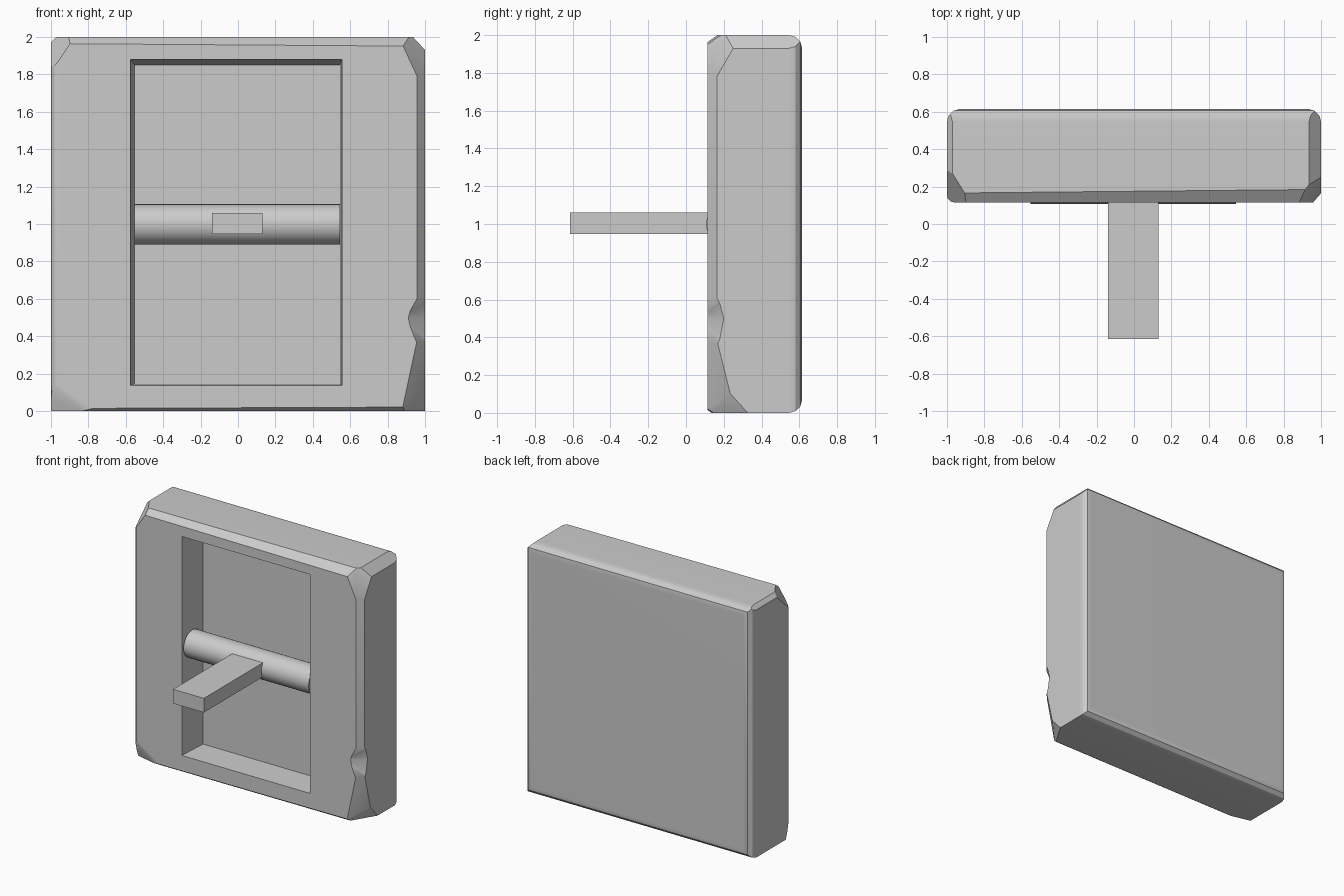
import bpy, bmesh, math
from mathutils import Vector, Matrix

if "Cube" in bpy.data.objects:
    bpy.data.objects.remove(bpy.data.objects["Cube"], do_unlink=True)

grey = bpy.data.materials.new("plain_grey")
grey.use_nodes = True
COLOUR = (0.6, 0.6, 0.6, 1)
grey.diffuse_color = COLOUR
grey.node_tree.nodes["Principled BSDF"].inputs["Base Color"].default_value = COLOUR


def to_object(bm, name):
    bmesh.ops.recalc_face_normals(bm, faces=bm.faces[:])
    mesh = bpy.data.meshes.new(name)
    bm.to_mesh(mesh)
    bm.free()
    mesh.materials.append(grey)
    ob = bpy.data.objects.new(name, mesh)
    bpy.context.collection.objects.link(ob)
    return ob


def box(x0, x1, y0, y1, z0, z1):
    bm = bmesh.new()
    size = Matrix.Diagonal((x1 - x0, y1 - y0, z1 - z0, 1))
    mid = Matrix.Translation(((x0 + x1) / 2, (y0 + y1) / 2, (z0 + z1) / 2))
    bmesh.ops.create_cube(bm, size=1, matrix=mid @ size)
    return bm


def hull(points, name):
    bm = bmesh.new()
    for p in points:
        bm.verts.new(p)
    bmesh.ops.convex_hull(bm, input=bm.verts[:])
    return to_object(bm, name)


def smooth(ob):
    bpy.ops.object.select_all(action='DESELECT')
    ob.select_set(True)
    bpy.context.view_layer.objects.active = ob
    bpy.ops.object.shade_smooth_by_angle(angle=math.radians(28))


CENTRE = Vector((0, 0.365, 1))
FRONT, BACK = 0.115, 0.615


def chip(bm, a, b, c):
    """Slice away everything outside the plane through three points."""
    a, b, c = Vector(a), Vector(b), Vector(c)
    n = (b - a).cross(c - a).normalized()
    if n.dot(CENTRE - a) > 0:
        n = -n
    cut = bmesh.ops.bisect_plane(bm, geom=bm.verts[:] + bm.edges[:] + bm.faces[:],
                                 plane_co=a, plane_no=n, clear_outer=True)
    rim = [e for e in cut["geom_cut"] if isinstance(e, bmesh.types.BMEdge)]
    bmesh.ops.holes_fill(bm, edges=rim, sides=0)


def round_edges(bm, test, width):
    edges = [e for e in bm.edges if all(test(v.co) for v in e.verts)]
    bmesh.ops.bevel(bm, geom=edges, offset=width, offset_type='OFFSET',
                    segments=3, profile=0.5, affect='EDGES')


# Worn block with rounded back edges
bm = box(-1, 1, FRONT, BACK, 0, 2)
round_edges(bm, lambda p: p.y > BACK - 0.01, 0.07)
round_edges(bm, lambda p: p.y < FRONT + 0.01 and p.x < -0.99, 0.04)

# Chamfered edges: top right, top left, front top, front bottom, front side
chip(bm, (0.935, 0, 2), (1, 0, 1.93), (0.935, 1, 2))
chip(bm, (-0.97, 0, 2), (-1, 0, 1.97), (-0.97, 1, 2))
chip(bm, (0, FRONT, 1.957), (0, 0.175, 2), (1, FRONT, 1.95))
chip(bm, (0, FRONT, 0.018), (0, 0.14, 0), (1, FRONT, 0.022))
chip(bm, (0.957, FRONT, 0), (1, 0.165, 0), (0.957, FRONT, 1))

# Chipped corners
chip(bm, (0.957, FRONT, 1.79), (0.88, FRONT, 1.955), (1, 0.25, 1.93))
chip(bm, (0.955, FRONT, 0.37), (1, 0.17, 0.36), (0.88, FRONT, 0.02))
chip(bm, (1, 0.2, 0.14), (1, 0.3, 0.03), (0.88, 0.13, 0))
chip(bm, (-0.9, FRONT, 0.1), (-0.78, FRONT, 0.02), (-1, 0.16, 0.04))
chip(bm, (-0.96, FRONT, 1.87), (-0.9, FRONT, 1.96), (-0.97, 0.27, 2))
block = to_object(bm, "block")

# Tapered recess and edge notch cutters
recess = hull([(x, y, z) for y, xs, zs in
               ((0.0, (-0.586, 0.56), (0.135, 1.895)), (0.35, (-0.553, 0.545), (0.145, 1.85)))
               for x in xs for z in zs], "recess_cutter")
notch_points = [(0.86, 0.068, 0.5), (1.05, 0.247, 0.5)]
for z in (0.61, 0.35):
    notch_points += [(0.918, 0.065, z), (1.047, 0.215, z), (1.1, 0, z)]
notch = hull(notch_points, "notch_cutter")

for cutter in (recess, notch):
    cutter.hide_render = True
    mod = block.modifiers.new("cut", 'BOOLEAN')
    mod.operation = 'DIFFERENCE'
    mod.solver = 'EXACT'
    mod.object = cutter
graph = bpy.context.evaluated_depsgraph_get()
block.data = bpy.data.meshes.new_from_object(block.evaluated_get(graph))
block.modifiers.clear()
for cutter in (recess, notch):
    bpy.data.objects.remove(cutter, do_unlink=True)
smooth(block)
weighted = block.modifiers.new("weighted_normals", 'WEIGHTED_NORMAL')
weighted.keep_sharp = True

# Roller across the recess
bm = bmesh.new()
bmesh.ops.create_cone(bm, cap_ends=True, segments=32, radius1=0.108, radius2=0.108, depth=1.1,
                      matrix=Matrix.Translation((-0.004, 0.215, 0.998))
                      @ Matrix.Rotation(math.pi / 2, 4, 'Y'))
smooth(to_object(bm, "roller"))

# Lever sticking out of the roller
to_object(box(-0.14, 0.13, -0.615, 0.2, 0.947, 1.06), "lever")
